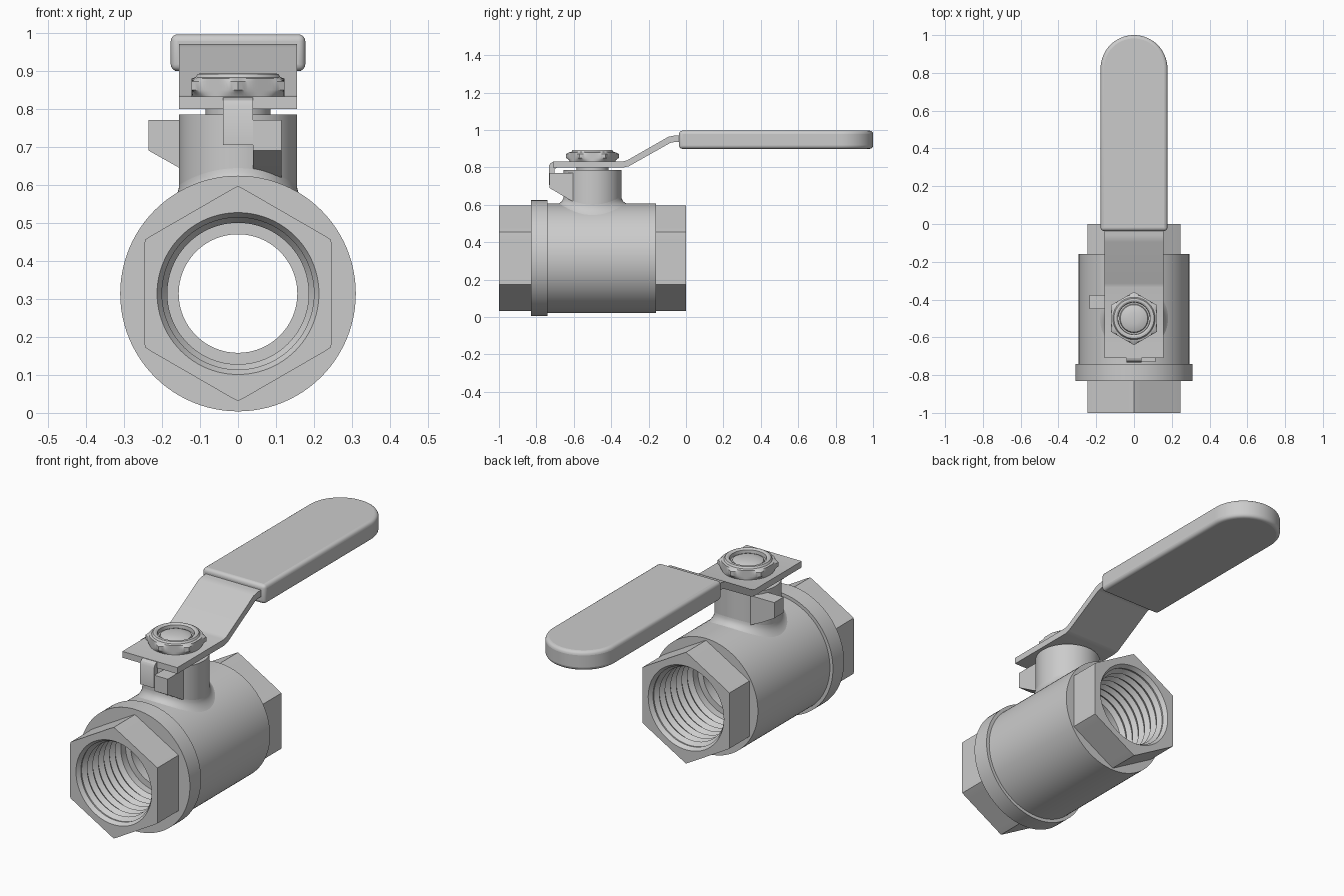
import bpy, bmesh
from math import sin, cos, pi, sqrt, radians

if "Cube" in bpy.data.objects:
    bpy.data.objects.remove(bpy.data.objects["Cube"])

N = 96
CY, CZ = -0.5, 0.314      # stem axis y, bore axis z
BODY_R = 0.293


def finish(name, bm, angle=30, bevel=0, segs=3):
    bmesh.ops.recalc_face_normals(bm, faces=bm.faces)
    me = bpy.data.meshes.new(name)
    bm.to_mesh(me)
    bm.free()
    ob = bpy.data.objects.new(name, me)
    bpy.context.collection.objects.link(ob)
    bpy.ops.object.select_all(action='DESELECT')
    ob.select_set(True)
    bpy.context.view_layer.objects.active = ob
    if bevel:
        m = ob.modifiers.new("bevel", 'BEVEL')
        m.width, m.segments, m.limit_method = bevel, segs, 'ANGLE'
    bpy.ops.object.shade_smooth_by_angle(angle=radians(angle))
    return ob


def loft(name, rings, place, loop=False, angle=30):
    """Rings of (height, radius, hex apothem or 0); a hex ring is clipped by its radius."""
    bm = bmesh.new()
    grid = []
    for h, r, a in rings:
        row = []
        for i in range(N):
            t = 2 * pi * i / N
            rr = min(r, a / cos(t % (pi / 3) - pi / 6)) if a else r
            row.append(bm.verts.new(place(rr * sin(t), rr * cos(t), h)))
        grid.append(row)
    pairs = list(zip(grid, grid[1:]))
    if loop:
        pairs.append((grid[-1], grid[0]))
    else:
        bm.faces.new(grid[0])
        bm.faces.new(grid[-1])
    for p, q in pairs:
        for i in range(N):
            j = (i + 1) % N
            bm.faces.new((p[i], p[j], q[j], q[i]))
    return finish(name, bm, angle)


def prism(name, pts, place, lo, hi, **kw):
    """Extrude a 2D outline between lo and hi."""
    bm = bmesh.new()
    a = [bm.verts.new(place(u, v, lo)) for u, v in pts]
    b = [bm.verts.new(place(u, v, hi)) for u, v in pts]
    bm.faces.new(a)
    bm.faces.new(b)
    for i in range(len(a)):
        j = (i + 1) % len(a)
        bm.faces.new((a[i], a[j], b[j], b[i]))
    return finish(name, bm, **kw)


def along_y(u, v, h):
    return (u, h, CZ + v)


def along_z(u, v, h):
    return (u, CY + v, h)


def side(u, v, x):
    return (x, u, v)


# Valve body: hex ends, front collar, barrel and threaded bore in one closed loft
outer = [(-1, .283, .246), (-.83, .283, .246), (-.83, .31, 0), (-.74, .31, 0),
         (-.74, BODY_R, 0), (-.16, BODY_R, 0), (-.16, .283, .246), (0, .283, .246)]
bore = [(0, .213, 0), (-.02, .2, 0)]
for i in range(7):
    y = -.03 - .045 * i
    bore += [(y, .202, 0), (y - .0225, .186, 0)]
bore += [(-.36, .186, 0), (-.36, .156, 0)]
bore += [(-1 - y, r, a) for y, r, a in reversed(bore)]
loft("valve_body", outer + bore, along_y, loop=True)


# Stem boss with a fillet that follows the barrel
def on_barrel(u, v, h):
    return (u, CY + v, CZ + sqrt(BODY_R ** 2 - u * u) + h)


boss = []
for k in range(7):
    a = pi / 2 * k / 6
    boss.append((.04 * (1 - cos(a)) - .003, .155 + .04 * (1 - sin(a)), 0))
loft("stem_boss_fillet", boss, on_barrel)
loft("stem_boss", [(.5, .155, 0), (.785, .155, 0)], along_z)

# Stem with domed tip
loft("stem", [(.7, .085, 0), (.87, .085, 0), (.87, .076, 0), (.878, .072, 0),
              (.885, .055, 0), (.889, .03, 0), (.89, .008, 0)], along_z, angle=40)

# Handle nut, chamfered hex with a raised rim
loft("handle_nut", [(.832, .122, .122), (.842, .128, .122), (.85, .141, .122),
                    (.872, .141, .122), (.88, .124, .122), (.883, .112, 0),
                    (.892, .106, 0), (.893, .095, 0), (.888, .086, 0),
                    (.868, .084, 0), (.832, .084, 0)], along_z, loop=True)

# Rotation stops on the boss
prism("front_stop", [(-.73, .77), (-.73, .69), (-.62, .625), (-.56, .6), (-.56, .77)],
      side, .04, .115)
prism("left_stop", [(-.235, .77), (-.235, .69), (-.155, .645), (-.1, .62), (-.1, .77)],
      lambda u, v, y: (u, y, v), -.45, -.375)

# Cranked handle strap and its bent-down stop tab
prism("handle_strap", [(-.71, .80), (-.33, .80), (-.305, .806), (-.085, .93), (-.06, .936),
                       (.3, .936), (.3, .97), (-.06, .97), (-.095, .963), (-.315, .837),
                       (-.335, .832), (-.71, .832)], side, -.155, .155)
prism("handle_stop_tab", [(-.69, .832), (-.71, .83), (-.725, .822), (-.733, .808), (-.733, .705),
                          (-.702, .705), (-.702, .79), (-.69, .80)], side, -.04, .04)

# Rounded grip sleeve
W = .177
grip = [(-W, -.037), (W, -.037)]
grip += [(W * cos(pi * i / 32), 1 - W + W * sin(pi * i / 32)) for i in range(33)]
prism("handle_grip", grip, lambda u, v, z: (u, v, z), .899, .996, bevel=.018, segs=4)
